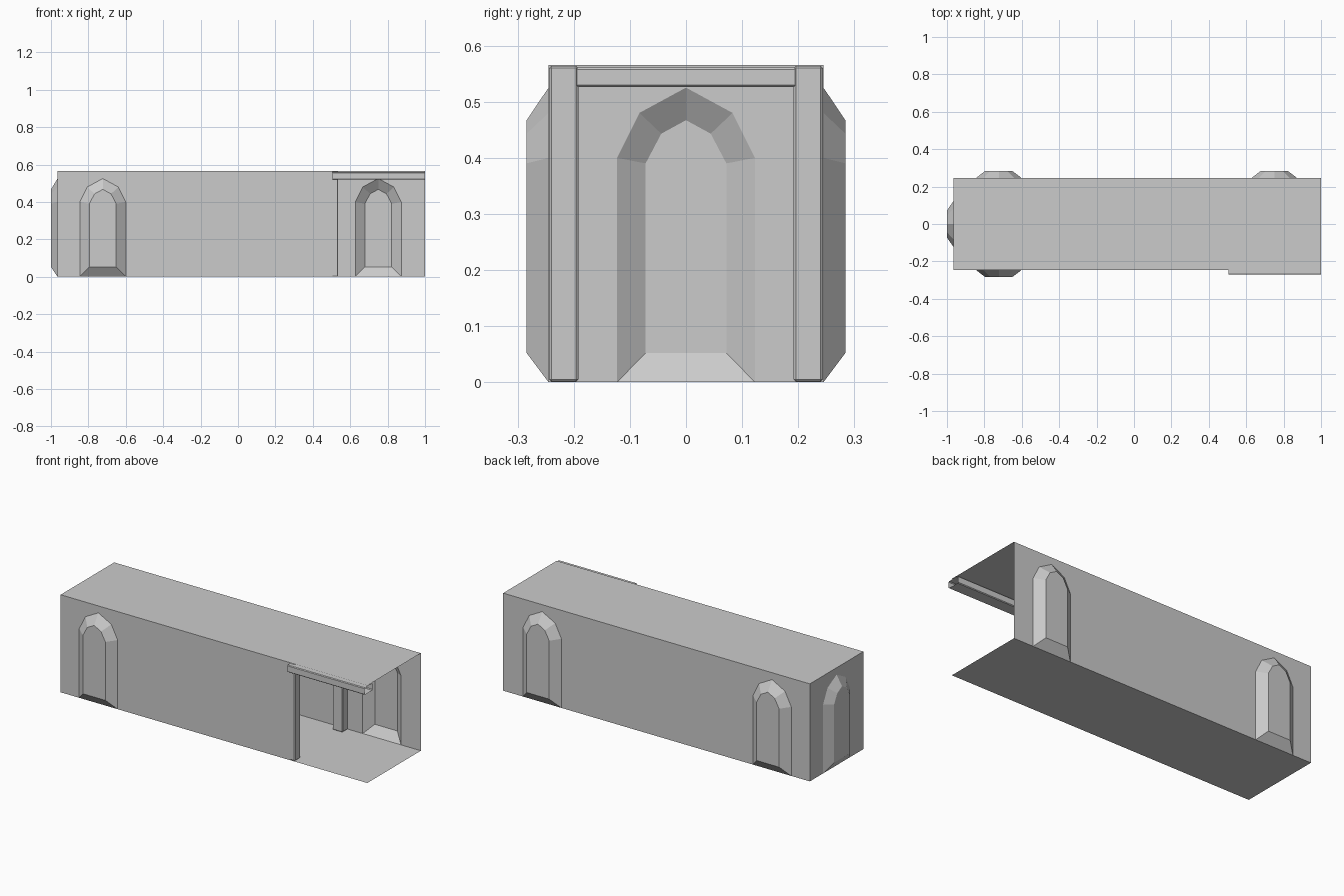
import bpy, bmesh, math

if "Cube" in bpy.data.objects:
    bpy.data.objects.remove(bpy.data.objects["Cube"])

H, HALF_W, X_END, X_SPLIT = 0.565, 0.245, -0.965, 0.505


def mirrored(half):
    # left-to-right arch profile from its left half (last point on the axis)
    return half + [(-u, z) for u, z in reversed(half[:-1])]


OUTER = mirrored([(-0.123, 0), (-0.123, 0.40), (-0.083, 0.48), (0, 0.525)])
INNER = mirrored([(-0.072, 0.052), (-0.072, 0.39), (-0.044, 0.443), (0, 0.467)])


def finish(name, bm):
    me = bpy.data.meshes.new(name)
    bm.to_mesh(me)
    bm.free()
    ob = bpy.data.objects.new(name, me)
    bpy.context.collection.objects.link(ob)
    return ob


def wall(name, u0, u1, niches, depth, loc, turn):
    # thin wall with arched niches pushed outward (local +y is outward)
    bm = bmesh.new()
    outline = [bm.verts.new((u0, 0, 0))]
    for c in niches:
        front = [bm.verts.new((c + u, 0, z)) for u, z in OUTER]
        back = [bm.verts.new((c + u, depth, z)) for u, z in INNER]
        n = len(front)
        for i in range(n):
            j = (i + 1) % n
            bm.faces.new((front[j], front[i], back[i], back[j]))
        bm.faces.new(back[::-1])
        outline += front
    outline += [bm.verts.new(p) for p in ((u1, 0, 0), (u1, 0, H), (u0, 0, H))]
    bm.faces.new(outline)
    ob = finish(name, bm)
    ob.location = loc
    ob.rotation_euler.z = turn


def slab(name, x0, x1, z, up):
    # single-sided floor or ceiling panel
    bm = bmesh.new()
    pts = [(x0, -HALF_W, z), (x1, -HALF_W, z), (x1, HALF_W, z), (x0, HALF_W, z)]
    vs = [bm.verts.new(p) for p in pts]
    bm.faces.new(vs if up else vs[::-1])
    finish(name, bm)


def beam(name, lo, hi, open_axis=None):
    # bevelled box, optionally a hollow tube open along one axis
    bm = bmesh.new()
    bmesh.ops.create_cube(bm, size=1)
    for v in bm.verts:
        v.co = [(a + b) / 2 + c * (b - a) for a, b, c in zip(lo, hi, v.co)]
    if open_axis is not None:
        bm.normal_update()
        ends = [f for f in bm.faces if abs(f.normal[open_axis]) > 0.9]
        bmesh.ops.delete(bm, geom=ends, context='FACES_ONLY')
    ob = finish(name, bm)
    mod = ob.modifiers.new("bevel", 'BEVEL')
    mod.width = 0.004
    mod.segments = 1


# walls: back with two niches, front with one, closed left end
wall("back_wall", X_END, 1.0, [-0.723, 0.75], 0.039, (0, HALF_W, 0), 0)
wall("front_wall", -X_SPLIT, -X_END, [0.723], 0.039, (0, -HALF_W, 0), math.pi)
wall("end_wall", -HALF_W, HALF_W, [0], 0.035, (X_END, 0, 0), math.pi / 2)

# floor and ceiling panels, split where the doorway frame stands
for part, x0, x1 in (("hall", X_END, X_SPLIT), ("junction", X_SPLIT, 1.0)):
    slab(part + "_floor", x0, x1, 0, True)
    slab(part + "_ceiling", x0, x1, H, False)

# frame across the hall: two pillars and a lintel
for side, y0, y1 in (("front", -0.244, -0.192), ("back", 0.192, 0.244)):
    beam(side + "_pillar", (0.47, y0, 0.001), (0.535, y1, 0.564))
beam("cross_lintel", (0.47, -0.194, 0.526), (0.535, 0.194, 0.561), 1)

# hollow lintel over the front opening
beam("front_lintel", (X_SPLIT, -0.27, 0.519), (1.0, -0.195, 0.56), 0)
